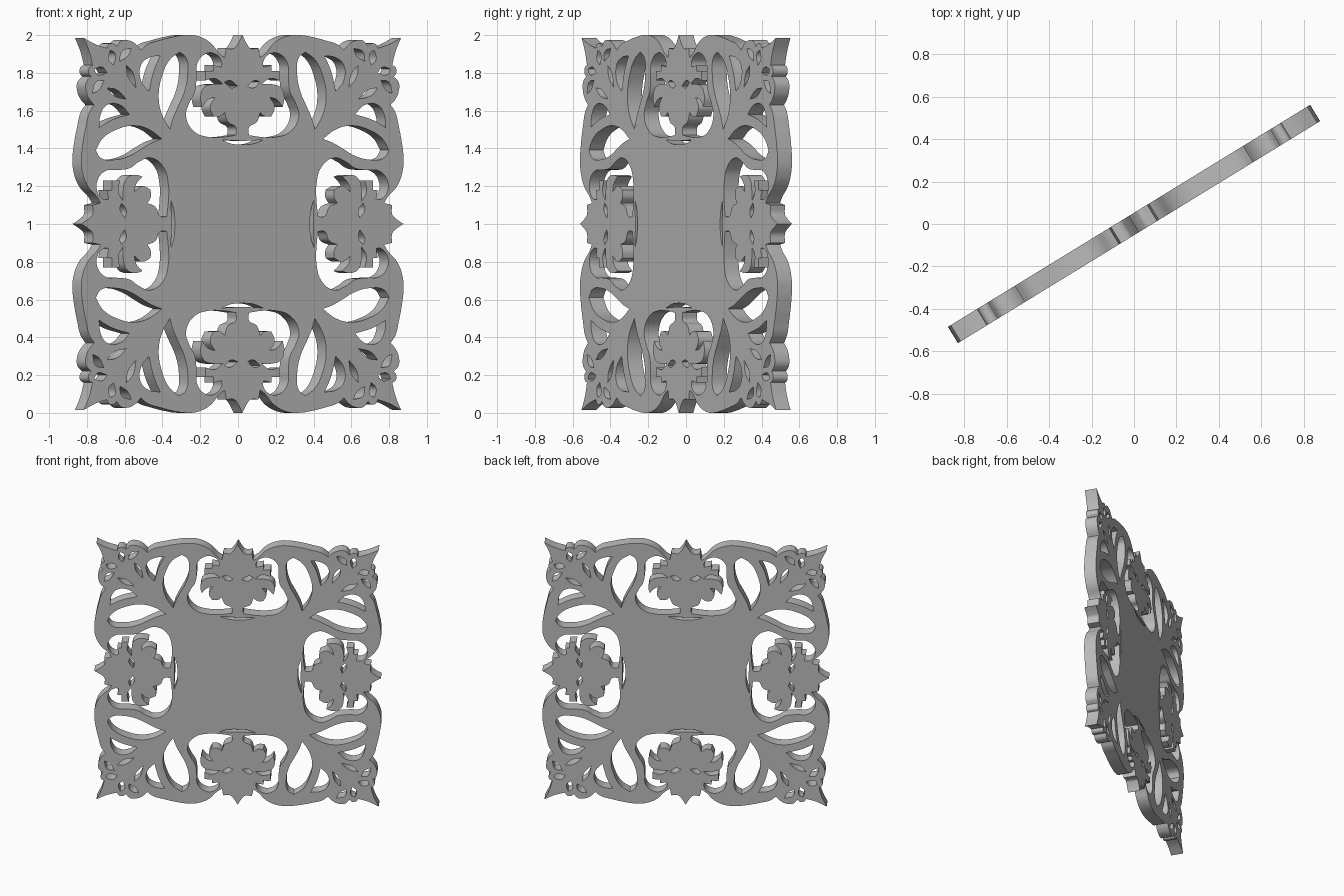
import bpy
import bmesh
import math
from mathutils import Matrix, Vector

HALF_THICKNESS = 0.045
TURN = math.radians(31.5)
CUSP = math.radians(68)

if "Cube" in bpy.data.objects:
    bpy.data.objects.remove(bpy.data.objects["Cube"], do_unlink=True)


def make_material(name, value):
    material = bpy.data.materials.new(name)
    material.use_nodes = True
    colour = (value, value, value, 1)
    material.diffuse_color = colour
    material.node_tree.nodes["Principled BSDF"].inputs["Base Color"].default_value = colour
    return material


def mirrored(points):
    """Reflect a path across the vertical middle line."""
    return [(-u, v) for u, v in points]


def quarter_turned(points, turns):
    """Rotate a path clockwise by a number of quarter turns."""
    for _ in range(turns):
        points = [(v, -u) for u, v in points]
    return points


def add_loop(curve, points):
    """Add a closed Bezier loop, smooth except where the path turns sharply."""
    path = [Vector((u, v)) / 100 for u, v in points]
    spline = curve.splines.new("BEZIER")
    spline.bezier_points.add(len(path) - 1)
    spline.use_cyclic_u = True
    for i, (knot, place) in enumerate(zip(spline.bezier_points, path)):
        before = place - path[i - 1]
        after = path[(i + 1) % len(path)] - place
        knot.co = place.to_3d()
        kind = "VECTOR" if before.angle(after) > CUSP else "AUTO"
        knot.handle_left_type = knot.handle_right_type = kind


# Outer edge from the middle of one side to the corner, in hundredths
tip = [(0, 100)]
edge = [(3, 95), (5, 93), (10, 93), (11, 88), (14, 90), (20, 96), (28, 99.5),
        (35, 100), (43, 99), (52, 97), (59, 95), (63, 92), (66, 95), (70, 97),
        (75, 97), (78, 94), (80, 95.5), (83, 95), (84, 93), (91, 95)]
corner = [(98.5, 98.5)]

# Opening around the leaf motif: scroll side first, then the leaf lobes
motif_opening = [
    (4, 47), (12, 46), (21, 46), (30, 49), (35, 57), (33, 64), (29.5, 70),
    (28.5, 78), (28, 85), (23, 90), (17, 90), (13, 86),
    (13, 83), (18, 84), (18, 81), (23, 81), (23, 76), (17, 77), (12, 74),
    (18, 74), (24, 72), (26, 67), (25, 62), (21, 66), (17, 67), (20, 62),
    (18, 57), (14, 57), (11, 59), (9, 54), (4, 51)]

# Openings repeated eight times
side_openings = {
    "motif": motif_opening,
    "motif_eye": [(3, 73), (8, 76), (11, 75), (7, 72)],
    "tall_teardrop": [(45, 50), (50, 58), (52, 67), (50, 78), (45, 87), (39, 91),
                      (35, 88), (34, 79), (36, 70), (40, 62), (43, 56)],
    "outer_leaf": [(58, 70), (63, 76), (63, 84), (58, 88), (51, 89), (55, 81)],
    "inner_leaf": [(66, 72), (71, 78), (72, 84), (68, 80)],
    "corner_slit": [(80, 84), (83, 87), (82, 92), (79, 90)],
    "edge_slit": [(71, 89), (76, 86), (75, 91), (69, 93)],
}

# Crescent cut into the centre panel, repeated four times
crescent = [(-13, 44.5), (0, 44), (13, 44.5), (7, 42.5), (0, 42), (-7, 42.5)]

# Draw the pierced panel as one filled profile
profile = bpy.data.curves.new("carved_panel", "CURVE")
profile.dimensions = "2D"
profile.fill_mode = "BOTH"
profile.extrude = HALF_THICKNESS
profile.resolution_u = 6

one_side = mirrored(edge)[::-1] + tip + edge + corner
outline = []
for turns in range(4):
    outline += quarter_turned(one_side, turns)
add_loop(profile, outline)

for turns in range(4):
    add_loop(profile, quarter_turned(crescent, turns))
    for opening in side_openings.values():
        add_loop(profile, quarter_turned(opening, turns))
        add_loop(profile, quarter_turned(mirrored(opening), turns))

panel = bpy.data.objects.new("carved_panel", profile)
bpy.context.collection.objects.link(panel)
bpy.ops.object.select_all(action="DESELECT")
panel.select_set(True)
bpy.context.view_layer.objects.active = panel
bpy.ops.object.convert(target="MESH")
panel = bpy.context.view_layer.objects.active

# Weld the caps to the walls, stand the panel up and turn it
mesh = panel.data
shape = bmesh.new()
shape.from_mesh(mesh)
bmesh.ops.remove_doubles(shape, verts=shape.verts, dist=0.0001)
stand = Matrix.Rotation(TURN, 4, "Z") @ Matrix.Rotation(math.pi / 2, 4, "X")
bmesh.ops.transform(shape, matrix=stand, verts=shape.verts)
lowest = min(vert.co.z for vert in shape.verts)
bmesh.ops.translate(shape, verts=shape.verts, vec=(0, 0, -lowest))
bmesh.ops.recalc_face_normals(shape, faces=shape.faces)
shape.to_mesh(mesh)
shape.free()

mesh.materials.clear()
mesh.materials.append(make_material("plain_grey", 0.5))
bpy.ops.object.shade_smooth_by_angle(angle=math.radians(30))
